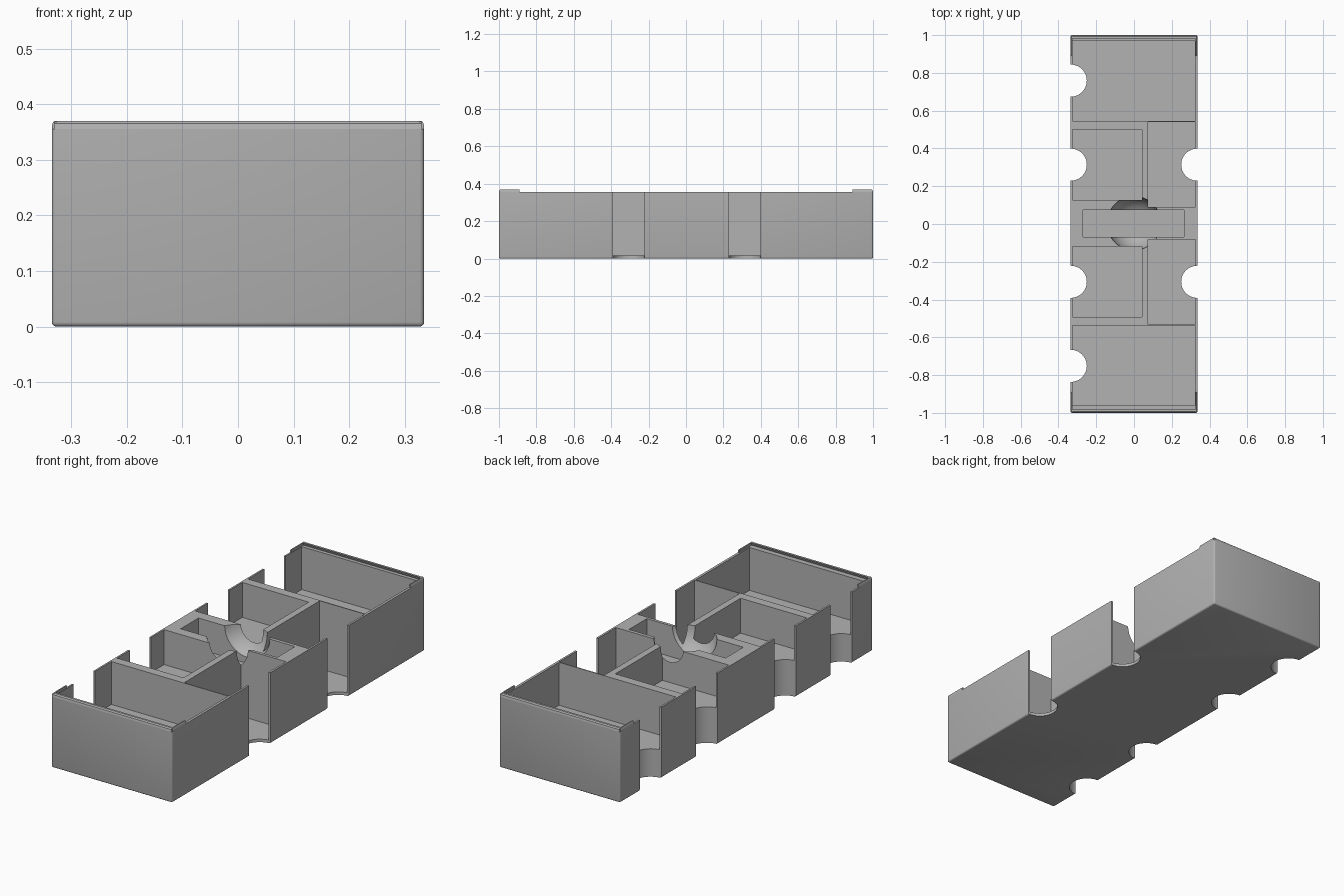
import bpy
import bmesh
from mathutils import Matrix, Vector

if "Cube" in bpy.data.objects:
    bpy.data.objects.remove(bpy.data.objects["Cube"])

HALF_X, HALF_Y, TOP, LIP_TOP = 0.335, 1.0, 0.355, 0.37

grey = bpy.data.materials.new("plain_grey")
grey.use_nodes = True
grey.diffuse_color = (0.45, 0.45, 0.45, 1)
grey.node_tree.nodes["Principled BSDF"].inputs["Base Color"].default_value = (0.45, 0.45, 0.45, 1)


def make_object(name, bm):
    bmesh.ops.recalc_face_normals(bm, faces=bm.faces)
    mesh = bpy.data.meshes.new(name)
    bm.to_mesh(mesh)
    bm.free()
    mesh.materials.append(grey)
    obj = bpy.data.objects.new(name, mesh)
    bpy.context.scene.collection.objects.link(obj)
    return obj


def box_bmesh(x0, x1, y0, y1, z0, z1):
    bm = bmesh.new()
    bmesh.ops.create_cube(bm, size=1)
    bmesh.ops.scale(bm, vec=(x1 - x0, y1 - y0, z1 - z0), verts=bm.verts)
    bmesh.ops.translate(bm, vec=((x0 + x1) / 2, (y0 + y1) / 2, (z0 + z1) / 2), verts=bm.verts)
    return bm


def pocket(x0, x1, y0, y1, floor):
    return make_object("pocket_cutter", box_bmesh(x0, x1, y0, y1, floor, 0.6))


def finger_notch(x, y):
    bm = bmesh.new()
    bmesh.ops.create_cone(bm, cap_ends=True, segments=48, radius1=0.085, radius2=0.085,
                          depth=1.2, matrix=Matrix.Translation((x, y, 0.2)))
    return make_object("notch_cutter", bm)


# Solid block with rounded bottom and upright edges
bm = box_bmesh(-HALF_X, HALF_X, -HALF_Y, HALF_Y, 0, TOP)
edges = [e for e in bm.edges if min(v.co.z for v in e.verts) < 0.01]
bmesh.ops.bevel(bm, geom=edges, offset=0.008, segments=3, profile=0.5, affect='EDGES')
tray = make_object("tray_body", bm)

# Compartments, mirrored front to back, and the middle slot
cutters = [pocket(-0.27, 0.265, -0.068, 0.073, 0.2)]
for s in (-1, 1):
    shift = 0.004
    for x0, x1, near, far, floor in ((-0.326, 0.322, 0.541, 0.966, 0.14),
                                     (-0.326, 0.042, 0.123, 0.496, 0.18),
                                     (0.075, 0.325, 0.087, 0.536, 0.015)):
        y0, y1 = sorted((s * near + shift, s * far + shift))
        cutters.append(pocket(x0, x1, y0, y1, floor))
    # Finger notches through walls and floor
    for x, y in ((-HALF_X, 0.755), (-HALF_X, 0.31), (HALF_X, 0.31)):
        cutters.append(finger_notch(x, s * y + shift))

# Round finger scoop in the middle
bm = bmesh.new()
bmesh.ops.create_uvsphere(bm, u_segments=48, v_segments=24, radius=0.143,
                          matrix=Matrix.Translation((0, 0.004, TOP + 0.001)))
cutters.append(make_object("scoop_cutter", bm))

for cutter in cutters:
    cutter.hide_render = True
    mod = tray.modifiers.new("cut", 'BOOLEAN')
    mod.operation = 'DIFFERENCE'
    mod.solver = 'EXACT'
    mod.object = cutter

# Bake the cuts and drop the cutters
bpy.context.view_layer.update()
cut_mesh = bpy.data.meshes.new_from_object(tray.evaluated_get(bpy.context.evaluated_depsgraph_get()))
tray.modifiers.clear()
tray.data = cut_mesh
for cutter in cutters:
    bpy.data.objects.remove(cutter)


def rail(name, profile, axis, start, end):
    """Sweep a small (offset, z) profile along x or y."""
    bm = bmesh.new()
    rings = []
    for t in (start, end):
        rings.append([bm.verts.new(Vector((t, p, z) if axis == "x" else (p, t, z))) for p, z in profile])
    bm.faces.new(rings[0])
    bm.faces.new(rings[1])
    n = len(profile)
    for i in range(n):
        j = (i + 1) % n
        bm.faces.new((rings[0][i], rings[0][j], rings[1][j], rings[1][i]))
    return make_object(name, bm)


# Undercut lid rails on both ends with short side returns
parts = [tray]
for s, end_name in ((-1, "front"), (1, "back")):
    lip = [(s * HALF_Y, TOP), (s * 0.998, 0.365), (s * 0.992, LIP_TOP),
           (s * 0.981, LIP_TOP), (s * 0.988, TOP)]
    parts.append(rail(end_name + "_lip", lip, "x", -0.33, 0.33))
    for m, side in ((-1, "right"), (1, "left")):
        tab = [(m * HALF_X, TOP), (m * 0.334, 0.365), (m * 0.331, LIP_TOP),
               (m * 0.325, LIP_TOP), (m * 0.328, TOP)]
        parts.append(rail(f"{end_name}_{side}_lip_return", tab, "y", s * 0.89, s * 0.994))

# Smooth the curved faces and keep the corners crisp
bpy.ops.object.select_all(action='DESELECT')
for obj in parts:
    obj.select_set(True)
bpy.context.view_layer.objects.active = tray
bpy.ops.object.shade_smooth_by_angle(angle=0.6)
